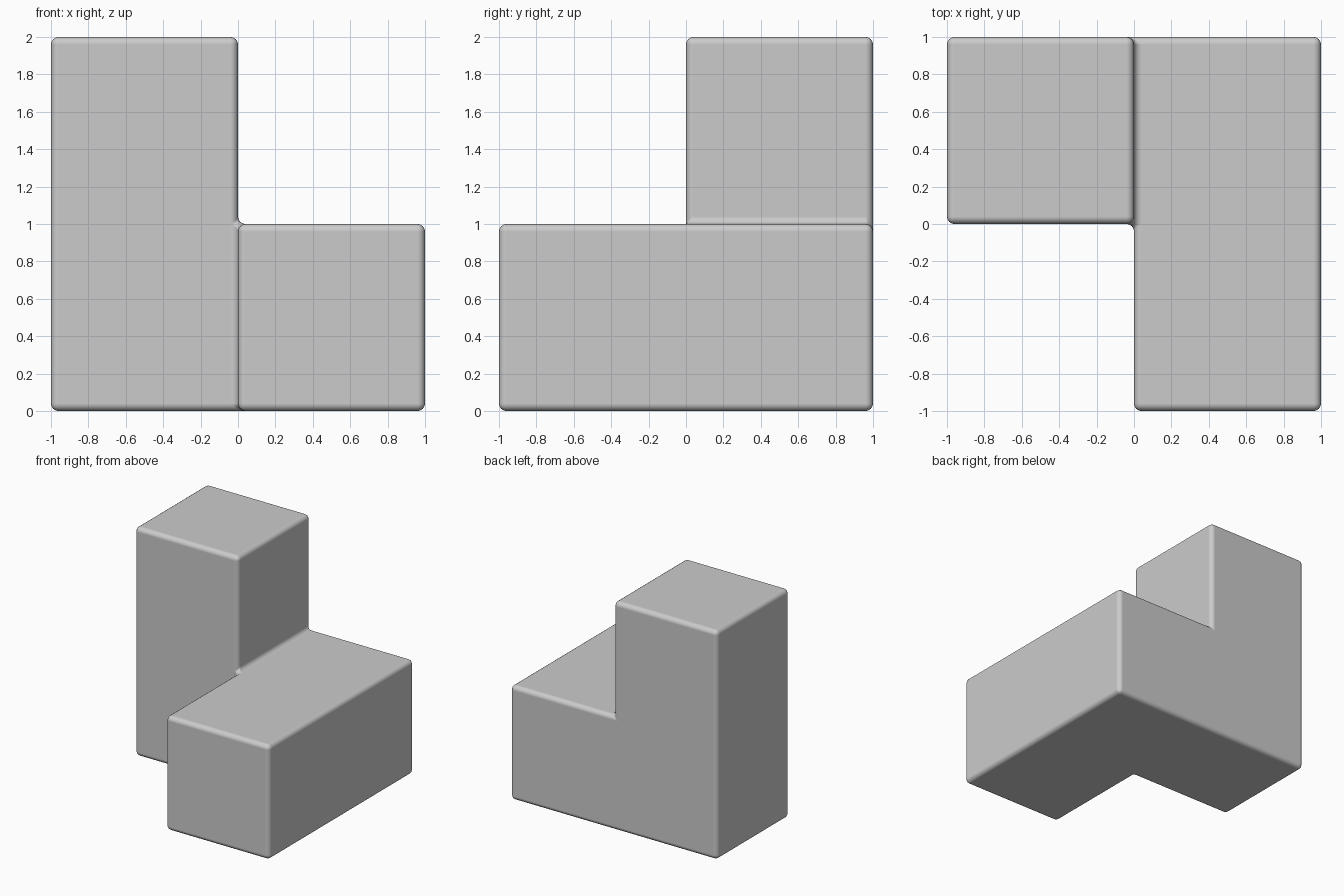
import bpy, bmesh, math
from mathutils import Vector

if "Cube" in bpy.data.objects:
    bpy.data.objects.remove(bpy.data.objects["Cube"])

# Unit cells forming the puzzle piece (lower corners)
cells = {(-1, 0, 0), (-1, 0, 1), (0, 0, 0), (0, -1, 0)}
bm = bmesh.new()

# Outer skin: one quad wherever a cell has no neighbour
for c in cells:
    for axis in range(3):
        for s in (-1, 1):
            n = Vector((0, 0, 0))
            n[axis] = s
            if tuple(int(c[i] + n[i]) for i in range(3)) in cells:
                continue
            u = Vector((0, 0, 0))
            u[(axis + 1) % 3] = 0.5
            v = n.cross(u)
            m = Vector(c) + Vector((0.5, 0.5, 0.5)) + n * 0.5
            bm.faces.new([bm.verts.new(m + a * u + b * v)
                          for a, b in ((-1, -1), (1, -1), (1, 1), (-1, 1))])

# Weld the skin and merge flat areas
bmesh.ops.remove_doubles(bm, verts=bm.verts[:], dist=0.001)
bmesh.ops.dissolve_limit(bm, angle_limit=math.radians(2),
                         verts=bm.verts[:], edges=bm.edges[:])
bmesh.ops.recalc_face_normals(bm, faces=bm.faces[:])
for f in bm.faces:
    f.smooth = True

mesh = bpy.data.meshes.new("puzzle_block")
bm.to_mesh(mesh)
bm.free()
block = bpy.data.objects.new("puzzle_block", mesh)
bpy.context.collection.objects.link(block)

# Rounded outer edges and filleted inner edges
bevel = block.modifiers.new("rounded_edges", 'BEVEL')
bevel.width = 0.04
bevel.segments = 4
bevel.limit_method = 'ANGLE'
bevel.harden_normals = True
